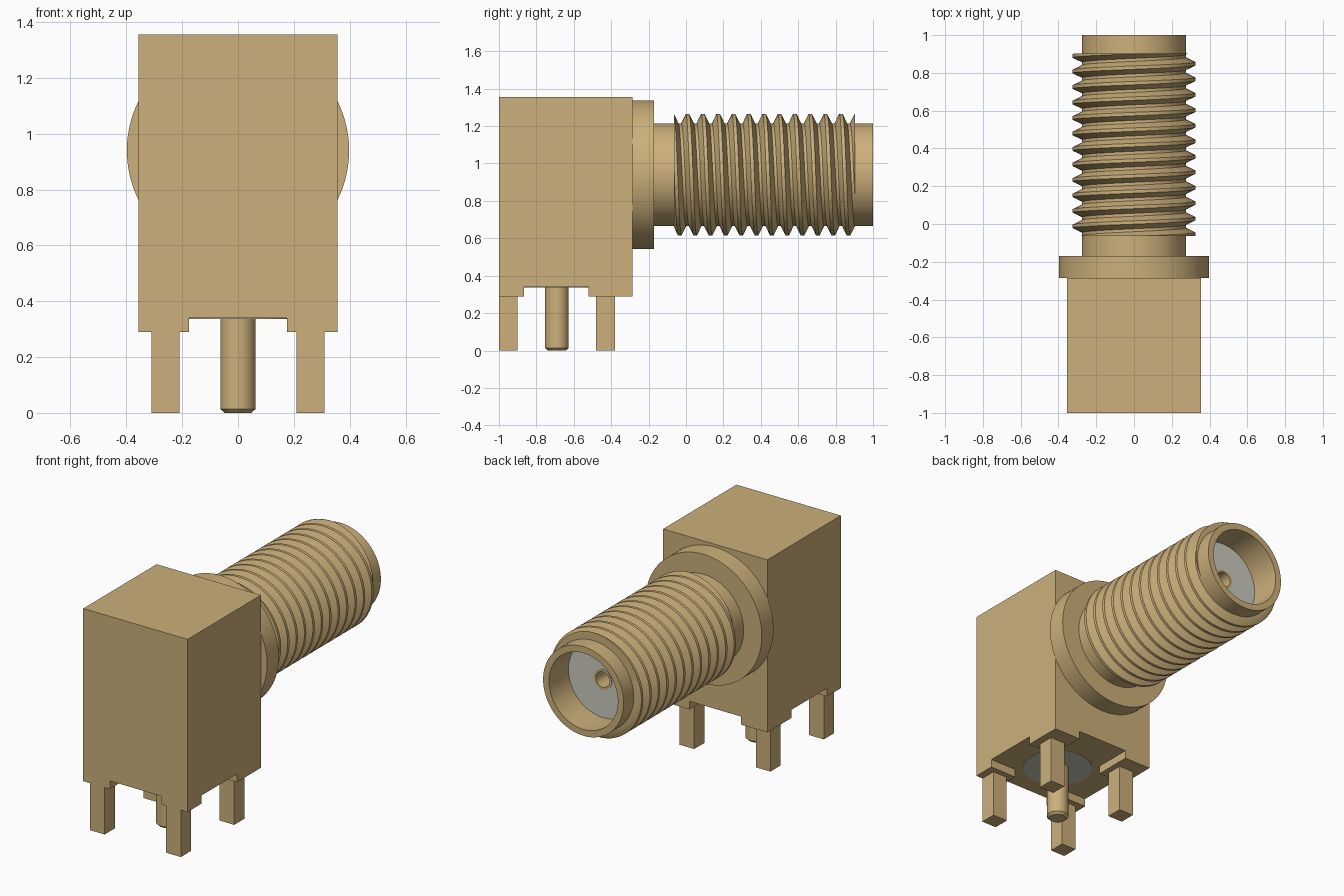
import bpy, bmesh, math
from mathutils import Matrix, Vector

if "Cube" in bpy.data.objects:
    bpy.data.objects.remove(bpy.data.objects["Cube"], do_unlink=True)


def material(name, rgb):
    m = bpy.data.materials.new(name)
    m.use_nodes = True
    m.diffuse_color = (*rgb, 1)
    m.node_tree.nodes["Principled BSDF"].inputs["Base Color"].default_value = (*rgb, 1)
    return m


BRASS = material("brass", (0.604, 0.434, 0.196))
GREY = material("insulator grey", (0.60, 0.60, 0.52))


def finish(name, bm, mat, smooth=False):
    bmesh.ops.recalc_face_normals(bm, faces=bm.faces[:])
    me = bpy.data.meshes.new(name)
    bm.to_mesh(me)
    bm.free()
    me.materials.append(mat)
    ob = bpy.data.objects.new(name, me)
    bpy.context.collection.objects.link(ob)
    if smooth:
        bpy.ops.object.select_all(action='DESELECT')
        ob.select_set(True)
        bpy.context.view_layer.objects.active = ob
        bpy.ops.object.shade_smooth_by_angle(angle=math.radians(30))
    return ob


def box(name, x, y, z, mat=BRASS):
    bm = bmesh.new()
    bmesh.ops.create_cube(bm, size=1)
    for v in bm.verts:
        v.co = Vector([(a + b) / 2 + c * (b - a) for (a, b), c in zip((x, y, z), v.co)])
    return finish(name, bm, mat)


def lathe(name, profile, mat, place, n=96, closed=False):
    """Turn (radius, height) points round z; ends are capped unless the profile is a loop."""
    bm = bmesh.new()
    rings = [[bm.verts.new((r * math.cos(2 * math.pi * i / n), r * math.sin(2 * math.pi * i / n), h))
              for i in range(n)] for r, h in profile]
    pairs = list(zip(rings, rings[1:]))
    if closed:
        pairs.append((rings[-1], rings[0]))
    else:
        bm.faces.new(rings[0])
        bm.faces.new(rings[-1])
    for a, b in pairs:
        for i in range(n):
            j = (i + 1) % n
            bm.faces.new((a[i], a[j], b[j], b[i]))
    bm.transform(place)
    return finish(name, bm, mat, True)


# Housing block with corner pads and square legs
W, BACK, AXIS_Z, PIN_Y = 0.356, -0.285, 0.94, -0.69
box("housing_block", (-W, W), (-1, BACK), (0.34, 1.355))
for side, s in (("left", 1), ("right", -1)):
    for end, pad_y, leg_y in (("front", (-1, -0.865), (-1, -0.9)),
                              ("back", (-0.52, BACK), (-0.48, -0.38))):
        box(f"{end}_{side}_pad", sorted((s * 0.175, s * W)), pad_y, (0.29, 0.34))
        box(f"{end}_{side}_leg", sorted((s * 0.21, s * 0.31)), leg_y, (0, 0.29))

# Centre pin and its insulator under the block
under = Matrix.Translation((0, PIN_Y, 0))
lathe("centre_pin", [(0.048, 0), (0.063, 0.014), (0.063, 0.36)], BRASS, under, 48)
lathe("bottom_insulator", [(0.2, 0.337), (0.2, 0.345)], GREY, under)

# Flange and hollow barrel along +y
along = Matrix.Translation((0, 0, AXIS_Z)) @ Matrix.Rotation(-math.pi / 2, 4, 'X')
lathe("flange", [(0.398, BACK), (0.398, -0.17)], BRASS, along)
lathe("barrel", [(0.275, -0.2), (0.275, 1), (0.235, 1), (0.235, -0.2)], BRASS, along, closed=True)
lathe("barrel_insulator", [(0.06, 0.5), (0.06, 0.81), (0.236, 0.81), (0.236, 0.5)], GREY, along, closed=True)
lathe("contact_socket", [(0.062, 0.5), (0.062, 0.812), (0.047, 0.812), (0.047, 0.5)],
      BRASS, along, 48, closed=True)
lathe("socket_floor", [(0.06, 0.5), (0.06, 0.52)], BRASS, along, 48)


# Right-hand screw thread, trimmed flat at both ends
def thread(pitch=0.082, start=-0.063, stop=0.903, n=72):
    section = [(0.265, -0.038), (0.325, -0.009), (0.325, 0.009), (0.265, 0.038)]
    bm = bmesh.new()
    rings = []
    for i in range(-3 * n, 14 * n + 1):
        t = 2 * math.pi * i / n
        y = 0.008 + pitch * i / n
        rings.append([bm.verts.new((r * math.sin(t), y + d, AXIS_Z + r * math.cos(t)))
                      for r, d in section])
    for a, b in zip(rings, rings[1:]):
        for k in range(4):
            m = (k + 1) % 4
            bm.faces.new((a[k], a[m], b[m], b[k]))
    for y, direction in ((start, -1), (stop, 1)):
        bmesh.ops.bisect_plane(bm, geom=bm.verts[:] + bm.edges[:] + bm.faces[:], dist=1e-6,
                               plane_co=(0, y, 0), plane_no=(0, direction, 0), clear_outer=True)
    rim = [e for e in bm.edges if e.is_boundary]
    caps = bmesh.ops.holes_fill(bm, edges=rim, sides=0)["faces"]
    bmesh.ops.triangulate(bm, faces=caps)
    return finish("screw_thread", bm, BRASS, True)


thread()
